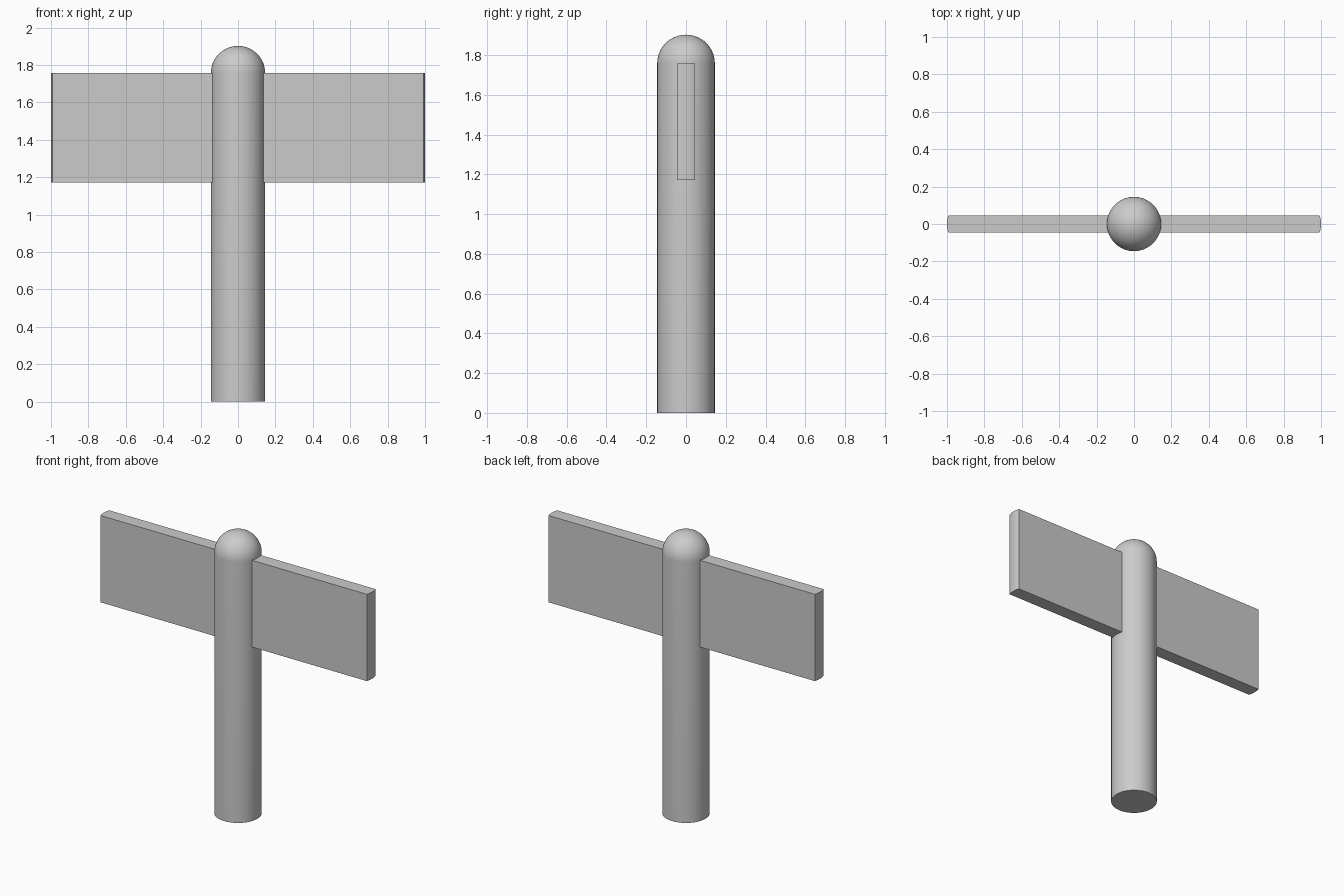
import bpy, bmesh, math

if "Cube" in bpy.data.objects:
    bpy.data.objects.remove(bpy.data.objects["Cube"])

R = 0.145          # post radius
SHOULDER = 1.757   # where the dome starts, also top of the boards
TOP = 1.902
BOARD_LOW = 1.172
HALF_T = 0.046     # half board thickness


def finish(name, bm):
    bmesh.ops.remove_doubles(bm, verts=bm.verts, dist=1e-5)
    bmesh.ops.recalc_face_normals(bm, faces=bm.faces)
    mesh = bpy.data.meshes.new(name)
    bm.to_mesh(mesh)
    bm.free()
    obj = bpy.data.objects.new(name, mesh)
    bpy.context.collection.objects.link(obj)
    bpy.ops.object.select_all(action='DESELECT')
    bpy.context.view_layer.objects.active = obj
    obj.select_set(True)
    bpy.ops.object.shade_smooth_by_angle(angle=math.radians(30))
    return obj


# Round post with domed top: profile spun around z
bm = bmesh.new()
profile = [(0, 0), (R, 0)]
for i in range(17):
    a = math.pi / 2 * i / 16
    profile.append((R * math.cos(a), SHOULDER + (TOP - SHOULDER) * math.sin(a)))
verts = [bm.verts.new((x, 0, z)) for x, z in profile]
edges = [bm.edges.new(pair) for pair in zip(verts, verts[1:])]
bmesh.ops.spin(bm, geom=verts + edges, axis=(0, 0, 1), cent=(0, 0, 0),
               angle=math.tau, steps=64, use_merge=True)
finish("post", bm)


# Flat boards with slightly rounded outer ends, tucked into the post
def board(name, side):
    bm = bmesh.new()
    half = math.asin(HALF_T / R)
    outline = [(0.135, HALF_T), (0.135, -HALF_T)]
    for i in range(9):
        a = -half + 2 * half * i / 8
        outline.append((1 - R + R * math.cos(a), R * math.sin(a)))
    face = bm.faces.new([bm.verts.new((side * x, y, BOARD_LOW)) for x, y in outline])
    ext = bmesh.ops.extrude_face_region(bm, geom=[face], use_keep_orig=True)
    moved = [g for g in ext["geom"] if isinstance(g, bmesh.types.BMVert)]
    bmesh.ops.translate(bm, verts=moved, vec=(0, 0, SHOULDER - BOARD_LOW))
    finish(name, bm)


board("right_board", 1)
board("left_board", -1)
